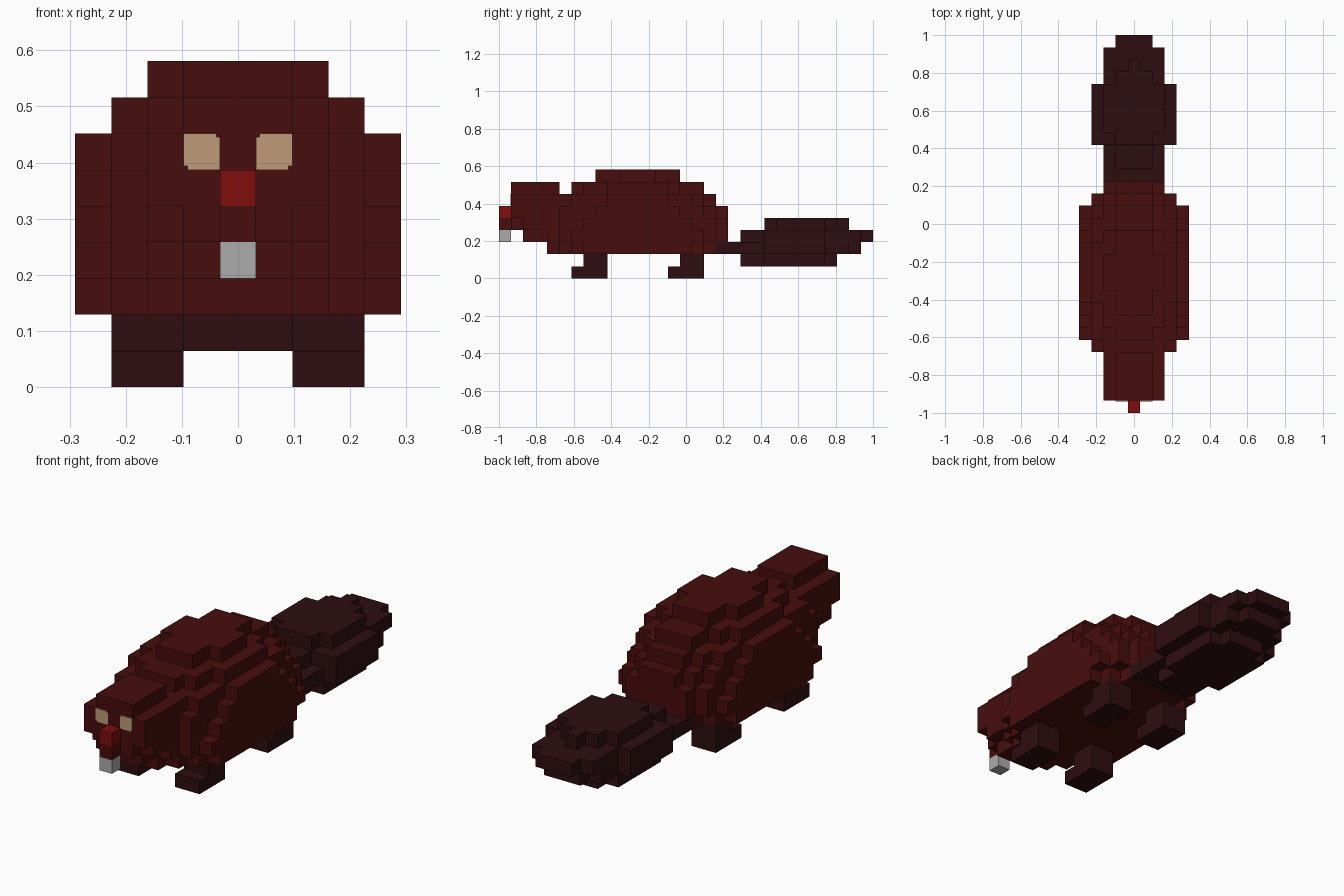
import bpy
import bmesh
from math import radians
from mathutils import Vector

cube = bpy.data.objects.get("Cube")
if cube:
    bpy.data.objects.remove(cube, do_unlink=True)

LENGTH = 31              # blocks from nose to tail tip
UNIT = 2 / LENGTH        # size of one block


def material(name, color):
    mat = bpy.data.materials.new(name)
    mat.use_nodes = True
    mat.diffuse_color = (*color, 1)
    shader = next(n for n in mat.node_tree.nodes if n.type == "BSDF_PRINCIPLED")
    shader.inputs["Base Color"].default_value = (*color, 1)
    shader.inputs["Roughness"].default_value = 0.9
    return mat


FUR = material("red brown fur", (0.064, 0.004, 0.004))
DARK = material("dark brown", (0.027, 0.004, 0.005))
RED = material("nose red", (0.21, 0.004, 0.004))
TAN = material("eye tan", (0.52, 0.33, 0.19))
WHITE = material("tooth white", (0.41, 0.41, 0.41))


def place(x, y, z):
    """Block grid to model space."""
    return Vector((x * UNIT, y * UNIT - 1, z * UNIT))


def add_object(name, bm, mat):
    mesh = bpy.data.meshes.new(name)
    bm.to_mesh(mesh)
    bm.free()
    mesh.materials.append(mat)
    obj = bpy.data.objects.new(name, mesh)
    bpy.context.collection.objects.link(obj)
    return obj


def box(name, low, high, mat):
    """Cuboid between two grid corners."""
    bm = bmesh.new()
    bmesh.ops.create_cube(bm, size=1)
    a, b = place(*low), place(*high)
    for v in bm.verts:
        v.co = (a + b) / 2 + Vector(c * s for c, s in zip(v.co, b - a))
    return add_object(name, bm, mat)


def stepped_shape(name, layers, mat):
    """Outer skin of stacked layers; each run is (start, end, blocks each side of the middle)."""
    cells = {(x, y, z)
             for z, runs in layers.items()
             for start, end, side in runs
             for y in range(start, end)
             for x in range(-side, side + 1)}
    bm = bmesh.new()
    corners = {}

    def corner(p):
        key = tuple(round(c * 2) for c in p)
        if key not in corners:
            corners[key] = bm.verts.new(place(*p))
        return corners[key]

    for cell in sorted(cells):
        middle = Vector(cell) + Vector((0, 0.5, 0.5))
        for axis in range(3):
            for sign in (-1, 1):
                step = Vector((0, 0, 0))
                step[axis] = sign
                if tuple(int(c + s) for c, s in zip(cell, step)) in cells:
                    continue
                u, v = Vector((0, 0, 0)), Vector((0, 0, 0))
                u[(axis + 1) % 3] = 0.5
                v[(axis + 2) % 3] = 0.5 * sign
                face = middle + step / 2
                bm.faces.new([corner(face + a * u + b * v)
                              for a, b in ((-1, -1), (1, -1), (1, 1), (-1, 1))])
    # merge flush squares into larger flat faces
    bmesh.ops.dissolve_limit(bm, angle_limit=radians(1), verts=bm.verts, edges=bm.edges)
    return add_object(name, bm, mat)


# Head with chin
stepped_shape("head", {
    3: [(2, 4, 1), (4, 5, 2)],
    4: [(0, 1, 0), (1, 2, 1), (2, 5, 2)],
    5: [(1, 5, 2)],
    6: [(1, 5, 2)],
    7: [(1, 5, 1)],
}, FUR)

# Rounded body
stepped_shape("body", {
    2: [(4, 5, 1), (5, 6, 2), (6, 7, 3), (7, 16, 4), (16, 17, 3), (17, 18, 2)],
    3: [(5, 6, 3), (6, 17, 4), (17, 18, 3), (18, 19, 2)],
    4: [(5, 7, 3), (7, 16, 4), (16, 18, 3), (18, 19, 2)],
    5: [(5, 8, 3), (8, 15, 4), (15, 17, 3), (17, 18, 2), (18, 19, 1)],
    6: [(5, 6, 2), (6, 9, 3), (9, 14, 4), (14, 16, 3), (16, 17, 2), (17, 18, 1)],
    7: [(6, 7, 1), (7, 9, 2), (9, 14, 3), (14, 15, 2), (15, 17, 1)],
    8: [(8, 10, 1), (10, 13, 2), (13, 15, 1)],
}, FUR)

# Broad flat tail
stepped_shape("tail", {
    1: [(20, 22, 1), (22, 27, 2), (27, 28, 1)],
    2: [(18, 22, 2), (22, 27, 3), (27, 29, 2), (29, 30, 1)],
    3: [(20, 22, 1), (22, 27, 3), (27, 30, 2), (30, 31, 1)],
    4: [(22, 23, 1), (23, 27, 2), (27, 28, 1), (28, 29, 0)],
}, DARK)

# Nose and tooth
box("nose", (-0.5, 0, 5), (0.5, 1, 6), RED)
box("tooth", (-0.5, 0, 3), (0.5, 1, 4), WHITE)

# Eyes, legs and feet on both sides
for side, label in ((1, "left"), (-1, "right")):
    def pair(name, low, high, mat):
        xs = sorted((low[0] * side, high[0] * side))
        box(f"{label}_{name}", (xs[0], *low[1:]), (xs[1], *high[1:]), mat)

    pair("eye", (0.5, 0.95, 6), (1.4, 1, 6.9), TAN)
    pair("eye_corner", (0.6, 0.94, 6.1), (1.5, 1, 7), TAN)
    for name, back in (("front", 9), ("rear", 17)):
        pair(f"{name}_leg", (1.5, back - 2, 1), (3.5, back, 2), DARK)
        pair(f"{name}_foot", (1.5, back - 3, 0), (3.5, back, 1), DARK)
